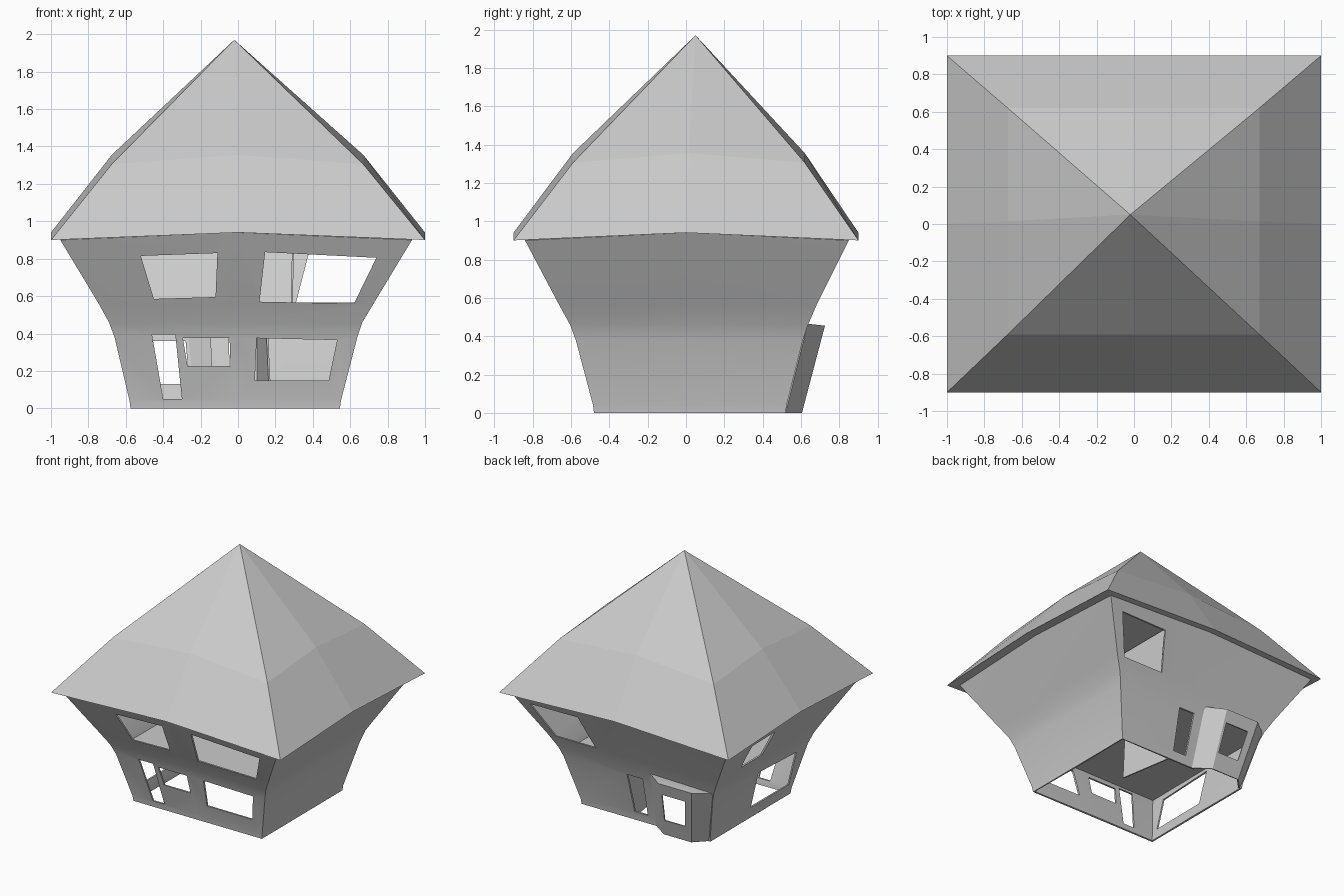
import bpy, bmesh, math

if "Cube" in bpy.data.objects:
    bpy.data.objects.remove(bpy.data.objects["Cube"])


def new_object(name, verts, faces, recalc=True):
    me = bpy.data.meshes.new(name)
    me.from_pydata(verts, [], faces)
    if recalc:
        bm = bmesh.new()
        bm.from_mesh(me)
        bmesh.ops.recalc_face_normals(bm, faces=bm.faces[:])
        bm.to_mesh(me)
        bm.free()
    ob = bpy.data.objects.new(name, me)
    bpy.context.collection.objects.link(ob)
    return ob


def ring(x0, x1, y0, y1, z_corner, z_mid):
    """Rectangle of 8 points: corners plus raised side middles."""
    xm, ym = (x0 + x1) / 2, (y0 + y1) / 2
    c, m = z_corner, z_mid
    return [(x0, y0, c), (xm, y0, m), (x1, y0, c), (x1, ym, m),
            (x1, y1, c), (xm, y1, m), (x0, y1, c), (x0, ym, m)]


def loft(rings):
    n = len(rings[0])
    verts = [p for r in rings for p in r]
    faces = [(i * n + j, i * n + (j + 1) % n, (i + 1) * n + (j + 1) % n, (i + 1) * n + j)
             for i in range(len(rings) - 1) for j in range(n)]
    return verts, faces


def cutters(name, specs):
    """Each spec is axis, depth range and a quad of (across, z) corners."""
    verts, faces = [], []
    for axis, d0, d1, quad in specs:
        b = len(verts)
        for d in (d0, d1):
            verts += [(a, d, z) if axis == 'Y' else (d, a, z) for a, z in quad]
        faces += [(b, b + 1, b + 2, b + 3), (b + 7, b + 6, b + 5, b + 4)]
        faces += [(b + k, b + 4 + k, b + 4 + (k + 1) % 4, b + (k + 1) % 4) for k in range(4)]
    ob = new_object(name, verts, faces)
    ob.hide_render = True
    return ob


def shell(ob, thickness, cutter):
    s = ob.modifiers.new("thickness", 'SOLIDIFY')
    s.thickness, s.offset = thickness, -1
    c = ob.modifiers.new("openings", 'BOOLEAN')
    c.operation, c.solver, c.object = 'DIFFERENCE', 'EXACT', cutter
    bpy.ops.object.select_all(action='DESELECT')
    bpy.context.view_layer.objects.active = ob
    ob.select_set(True)
    bpy.ops.object.modifier_apply(modifier="thickness")
    bpy.ops.object.modifier_apply(modifier="openings")
    bpy.ops.object.shade_smooth_by_angle(angle=math.radians(28))
    bpy.data.objects.remove(cutter)


# Flared walls
walls = new_object("walls", *loft([
    ring(-.575, .545, -.48, .52, 0, 0),
    ring(-.58, .55, -.485, .525, .04, .04),
    ring(-.66, .638, -.575, .61, .38, .38),
    ring(-.69, .665, -.605, .637, .46, .46),
    ring(-.745, .725, -.66, .68, .56, .56),
    ring(-.95, .93, -.84, .85, .90, .94)]), recalc=False)

F, B, L = ('Y', -1, -.45), ('Y', .45, 1), ('X', -1, -.5)
shell(walls, .015, cutters("wall_openings", [
    (*F, [(-.45, .585), (-.12, .595), (-.11, .83), (-.52, .815)]),   # upper front windows
    (*F, [(.115, .57), (.62, .56), (.74, .805), (.145, .835)]),
    (*F, [(-.40, .05), (-.30, .05), (-.335, .395), (-.46, .395)]),   # front door
    (*F, [(-.27, .225), (-.04, .225), (-.045, .375), (-.295, .375)]),  # lower front windows
    (*F, [(.09, .15), (.485, .15), (.53, .365), (.10, .375)]),
    (*B, [(.31, .565), (.66, .565), (.79, .835), (.38, .835)]),      # upper back window
    (*B, [(-.04, .07), (.075, .07), (.085, .39), (-.05, .39)]),      # back door
    (*B, [(-.53, -.1), (-.13, -.1), (-.15, .44), (-.61, .44)]),      # bay opening
    (*L, [(-.435, .09), (.04, .09), (.04, .385), (-.44, .36)]),      # left windows
    (*L, [(.14, .59), (.40, .59), (.43, .80), (.14, .80)])]))

# Bay at the back
bottom = [(-.107, .52, 0), (-.23, .605, 0), (-.47, .605, 0), (-.56, .515, 0)]
top = [(-.13, .635, .465), (-.265, .725, .455), (-.555, .725, .455), (-.675, .63, .45)]
bay = new_object("bay", bottom + top,
                 [(0, 1, 5, 4), (1, 2, 6, 5), (2, 3, 7, 6), (4, 5, 6, 7)], recalc=False)
shell(bay, .012, cutters("bay_opening", [
    ('Y', .56, 1, [(-.44, .13), (-.26, .13), (-.28, .36), (-.48, .36)])]))

# Bent pyramid roof with closed underside
verts, faces = loft([ring(-1, 1, -.9, .9, .90, .94),
                     ring(-.675, .67, -.59, .62, 1.305, 1.355)])
verts += [(-.02, .05, 1.97), (0, 0, .94)]
faces += [(8 + j, 8 + (j + 1) % 8, 16) for j in range(8)]
faces += [((j + 1) % 8, j, 17) for j in range(8)]
new_object("roof", verts, faces)

# Upper floor
new_object("upper_floor", [(-.67, -.585, .42), (.645, -.585, .42),
                           (.645, .62, .42), (-.67, .62, .42)], [(0, 1, 2, 3)])

# Inner partitions
def partition(name, points):
    ob = new_object(name, points, [(0, 1, 2, 3)])
    ob.modifiers.new("thickness", 'SOLIDIFY').thickness = .01


partition("lower_partition", [(.17, .09, 0), (.10, .51, 0), (.10, .61, .42), (.15, .09, .42)])
partition("upper_partition", [(.29, .0, .42), (.29, .61, .42), (.30, .83, .92), (.30, .0, .92)])
